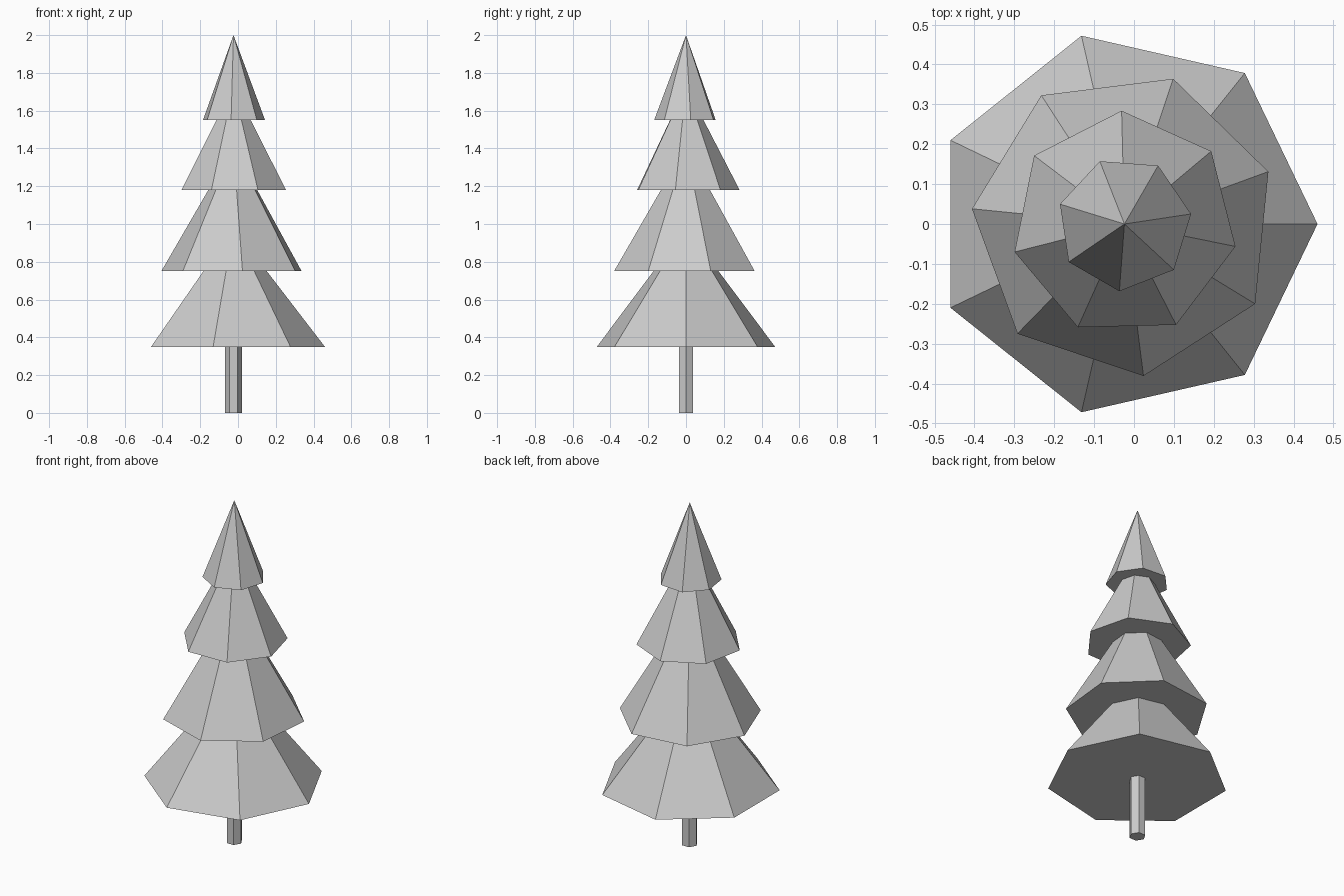
import bpy
from math import radians

cube = bpy.data.objects.get("Cube")
if cube:
    bpy.data.objects.remove(cube, do_unlink=True)

AXIS_X = -0.024

# One grey for the whole tree
grey = bpy.data.materials.new("light_grey")
grey.use_nodes = True
colour = (0.6, 0.6, 0.6, 1.0)
grey.diffuse_color = colour
grey.node_tree.nodes["Principled BSDF"].inputs["Base Color"].default_value = colour


def tapered(name, sides, base_radius, top_radius, bottom, top, first_angle):
    """Flat-sided cone or prism with one corner at first_angle from +x."""
    bpy.ops.mesh.primitive_cone_add(
        vertices=sides, radius1=base_radius, radius2=top_radius,
        depth=top - bottom, location=(AXIS_X, 0, (bottom + top) / 2))
    part = bpy.context.object
    part.name = name
    # Cone corners start on +y, so turn back a quarter
    part.rotation_euler.z = radians(first_angle - 90)
    if sides == 7:
        # Seven corners: the primitive's first corner is on +y
        part.data.name = name
    part.data.materials.append(grey)
    return part


# Trunk
tapered("trunk", 6, 0.044, 0.044, 0, 0.40, 0)

# Branch tiers, each turned a little further than the one below
tiers = [
    ("bottom_branches", 0.484, 0.35, 0.98),
    ("lower_branches", 0.384, 0.75, 1.41),
    ("upper_branches", 0.284, 1.18, 1.73),
    ("top_branches", 0.169, 1.55, 2.00),
]
for i, (name, radius, bottom, top) in enumerate(tiers):
    tapered(name, 7, radius, 0, bottom, top, i * 20)
